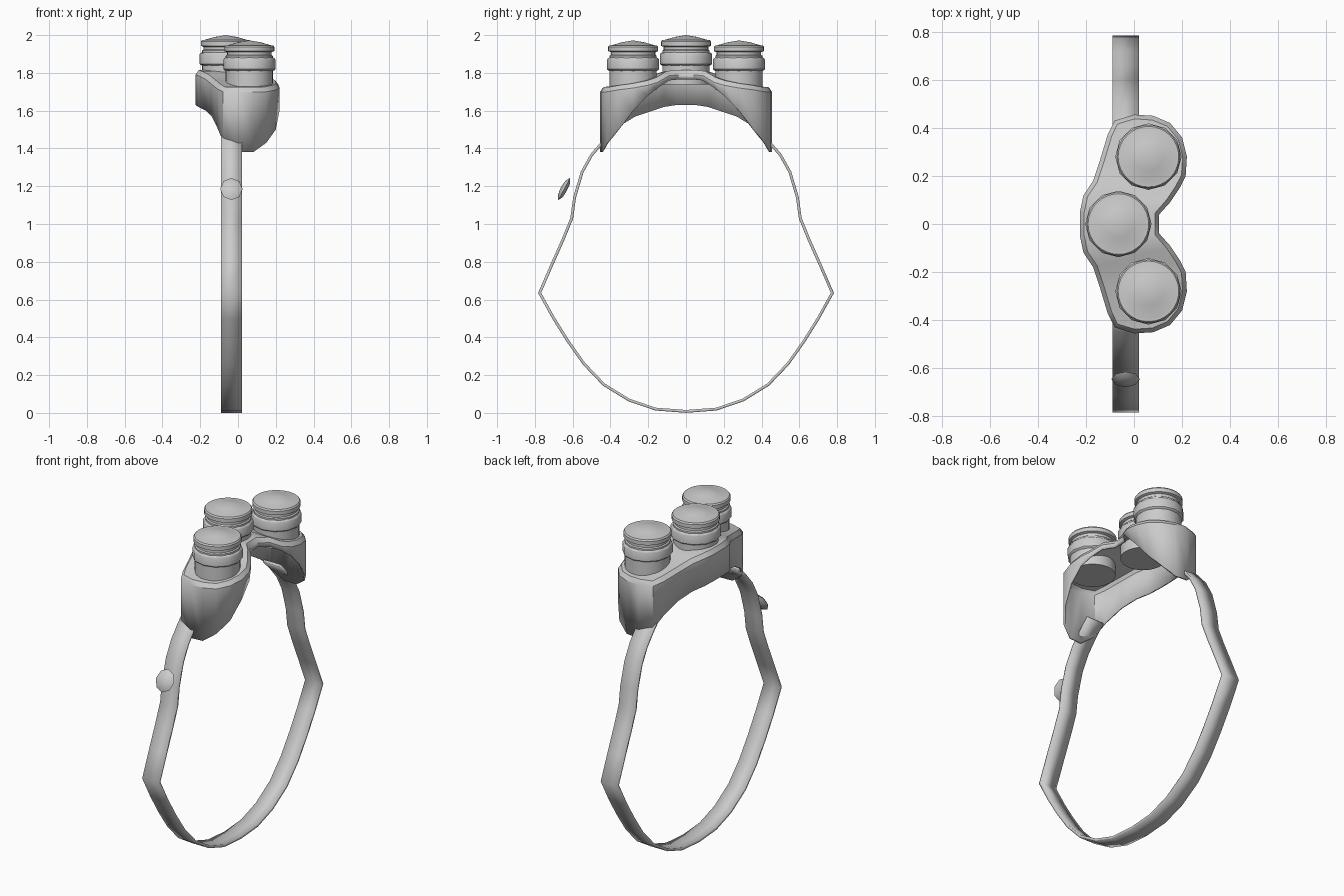
import bpy, bmesh, math
from mathutils import Vector

old = bpy.data.objects.get("Cube")
if old:
    bpy.data.objects.remove(old, do_unlink=True)

grey = bpy.data.materials.new("plain grey")
grey.use_nodes = True
COLOUR = (0.6, 0.6, 0.6, 1)
grey.diffuse_color = COLOUR
grey.node_tree.nodes["Principled BSDF"].inputs["Base Color"].default_value = COLOUR


def make(name, bm, angle=35, thickness=0, offset=-1):
    mesh = bpy.data.meshes.new(name)
    bm.to_mesh(mesh)
    bm.free()
    mesh.materials.append(grey)
    ob = bpy.data.objects.new(name, mesh)
    bpy.context.collection.objects.link(ob)
    bpy.ops.object.select_all(action='DESELECT')
    bpy.context.view_layer.objects.active = ob
    ob.select_set(True)
    bpy.ops.object.shade_smooth_by_angle(angle=math.radians(angle))
    if thickness:
        mod = ob.modifiers.new("thickness", 'SOLIDIFY')
        mod.thickness = thickness
        mod.offset = offset
        mod.use_even_offset = True
    return ob


def lathe(name, profile, sides, centre):
    """Revolve (radius, height) points around a vertical axis."""
    bm = bmesh.new()
    c = Vector(centre)
    rings = []
    for r, z in profile:
        if r == 0:
            rings.append([bm.verts.new(c + Vector((0, 0, z)))] * sides)
        else:
            rings.append([bm.verts.new(c + Vector((r * math.cos(math.tau * i / sides),
                                                   r * math.sin(math.tau * i / sides), z)))
                          for i in range(sides)])
    for a, b in zip(rings, rings[1:]):
        for i in range(sides):
            j = (i + 1) % sides
            bm.faces.new(dict.fromkeys((a[i], a[j], b[j], b[i])))
    bmesh.ops.recalc_face_normals(bm, faces=bm.faces)
    return make(name, bm)


# Housing: half outline as (x, y, bottom z, top z), mirrored front to back
half = [(-.225, .05, 1.63, 1.79), (-.21, .12, 1.62, 1.785), (-.17, .18, 1.6, 1.765),
        (-.14, .27, 1.57, 1.74), (-.11, .37, 1.51, 1.715), (-.08, .43, 1.44, 1.70),
        (0, .455, 1.38, 1.70), (.08, .45, 1.38, 1.70), (.15, .42, 1.43, 1.70),
        (.2, .36, 1.5, 1.71), (.22, .28, 1.6, 1.72), (.215, .2, 1.68, 1.735),
        (.19, .15, 1.72, 1.75), (.15, .09, 1.76, 1.785), (.105, .04, 1.765, 1.79)]
n = len(half)
outline = half + [(x, -y, b, t) for x, y, b, t in reversed(half)]
total = len(outline)
bm = bmesh.new()
low, rim, cap = [], [], []
for i, (x, y, b, t) in enumerate(outline):
    p, q = outline[i - 1], outline[(i + 1) % total]
    inward = Vector((q[1] - p[1], p[0] - q[0], 0)).normalized() * 0.018
    low.append(bm.verts.new((x, y, b)))
    rim.append(bm.verts.new((x, y, t)))
    cap.append(bm.verts.new(Vector((x, y, t + 0.025)) + inward))
for i in range(total):
    j = (i + 1) % total
    bm.faces.new((low[i], low[j], rim[j], rim[i]))
    bm.faces.new((rim[i], rim[j], cap[j], cap[i]))
# top skin: strips running across each lobe, then the centre bridge
for s in (0, n):
    for k in range(n // 2):
        ring = (cap[s + k], cap[s + k + 1], cap[s + n - 2 - k], cap[s + n - 1 - k])
        bm.faces.new(dict.fromkeys(ring))
top = bm.faces.new((cap[0], cap[n - 1], cap[n], cap[total - 1]))
bmesh.ops.recalc_face_normals(bm, faces=bm.faces)
top.normal_update()
if top.normal.z < 0:
    bmesh.ops.reverse_faces(bm, faces=bm.faces)
make("housing", bm, 35, 0.01)

# Lenses: barrel, faceted grip ring and domed cap
barrel = [(0, 1.71), (.125, 1.71), (.125, 1.89), (.118, 1.895), (.118, 1.91), (.132, 1.915),
          (.132, 1.938), (.126, 1.946), (.115, 1.946), (.06, 1.962), (0, 1.972)]
grip = [(.12, 1.808), (.134, 1.815), (.138, 1.82), (.138, 1.87), (.134, 1.877), (.12, 1.884)]
for name, x, y, dz in (("front", .06, -.28, 0), ("middle", -.065, 0, .028), ("back", .06, .28, 0)):
    lathe(name + "_lens_barrel", barrel, 32, (x, y, dz))
    lathe(name + "_lens_grip", grip, 12, (x, y, dz))

# Strap: ribbon following a mirrored path
side = [(.37, 1.505), (.44, 1.435), (.5, 1.365), (.55, 1.275), (.59, 1.14), (.605, 1.03),
        (.65, .92), (.71, .785), (.775, .635), (.70, .5), (.625, .38), (.54, .26),
        (.435, .15), (.3, .067), (.16, .02)]
path = side + [(0, .008)] + [(-y, z) for y, z in reversed(side)]
bm = bmesh.new()
rows = [[bm.verts.new((x, y, z)) for x in (-.09, .02)] for y, z in path]
for a, b in zip(rows, rows[1:]):
    bm.faces.new((a[0], a[1], b[1], b[0]))
make("strap", bm, 30, 0.015, 0)

# Button: flattened eight-sided dome tilted along the strap
button = lathe("strap_button", [(0, -.016), (.04, -.014), (.066, 0), (.045, .014), (0, .02)],
               8, (0, 0, 0))
button.location = (-.035, -.645, 1.185)
button.scale.x = 0.9
button.rotation_euler = (math.radians(62), 0, 0)
